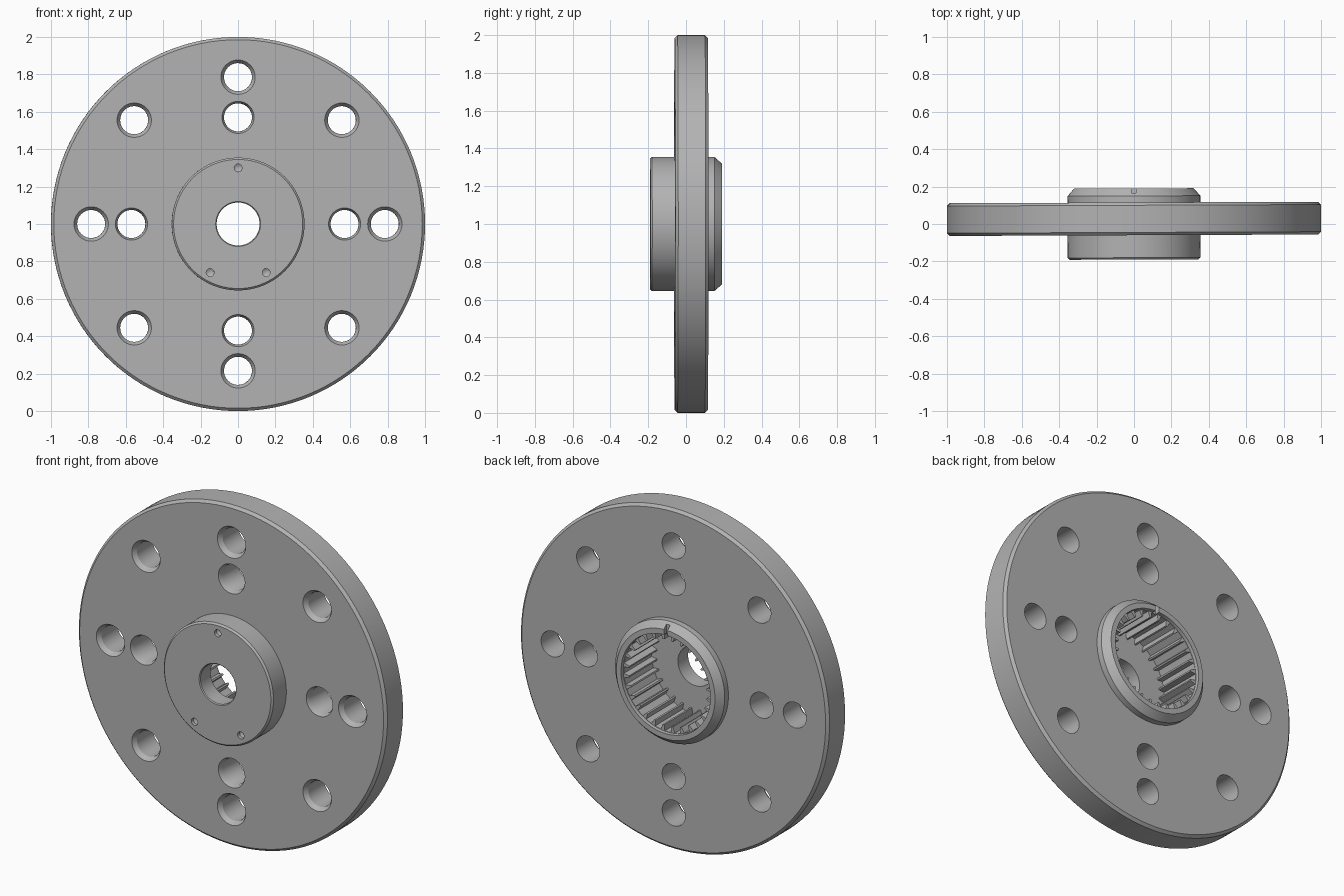
import bpy, bmesh
from math import cos, sin, pi, radians
from mathutils import Matrix

cube = bpy.data.objects.get("Cube")
if cube:
    bpy.data.objects.remove(cube, do_unlink=True)

steel = bpy.data.materials.new("grey steel")
steel.use_nodes = True
grey = (0.45, 0.45, 0.45, 1)
steel.diffuse_color = grey
steel.node_tree.nodes["Principled BSDF"].inputs["Base Color"].default_value = grey


def lathe(bm, profile, segments, x=0, z=0):
    """Spin a closed (radius, y) profile about an axis parallel to y."""
    rings = []
    for r, y in profile:
        if r == 0:
            rings.append([bm.verts.new((x, y, z))] * segments)
        else:
            angles = [2 * pi * i / segments for i in range(segments)]
            rings.append([bm.verts.new((x + r * cos(a), y, z + r * sin(a))) for a in angles])
    for a, b in zip(rings, rings[1:] + rings[:1]):
        for i in range(segments):
            j = (i + 1) % segments
            corners = list(dict.fromkeys((a[i], a[j], b[j], b[i])))
            if len(corners) > 2:
                bm.faces.new(corners)


def prism(bm, outline, y0, y1):
    """Extrude an (x, z) outline along y."""
    face = bm.faces.new([bm.verts.new((x, y0, z)) for x, z in outline])
    new = bmesh.ops.extrude_face_region(bm, geom=[face])["geom"]
    moved = [v for v in new if isinstance(v, bmesh.types.BMVert)]
    bmesh.ops.translate(bm, verts=moved, vec=(0, y1 - y0, 0))


def finish(bm, name):
    bmesh.ops.recalc_face_normals(bm, faces=bm.faces)
    mesh = bpy.data.meshes.new(name)
    bm.to_mesh(mesh)
    bm.free()
    mesh.materials.append(steel)
    obj = bpy.data.objects.new(name, mesh)
    bpy.context.collection.objects.link(obj)
    return obj


def cut(target, cutter):
    cutter.hide_render = True
    mod = target.modifiers.new("cut", "BOOLEAN")
    mod.operation = "DIFFERENCE"
    mod.solver = "EXACT"
    mod.object = cutter
    graph = bpy.context.evaluated_depsgraph_get()
    mesh = bpy.data.meshes.new_from_object(target.evaluated_get(graph))
    target.modifiers.clear()
    target.data = mesh
    bpy.data.objects.remove(cutter, do_unlink=True)


# Flange with front and back hubs and the central bore
bm = bmesh.new()
lathe(bm, [(0.115, 0.19), (0.115, -0.185), (0.12, -0.19),
           (0.345, -0.19), (0.355, -0.18), (0.355, -0.06),
           (0.985, -0.06), (1, -0.045), (1, 0.1), (0.985, 0.115),
           (0.355, 0.115), (0.355, 0.15), (0.32, 0.19)], 128)
flange = finish(bm, "hub_flange")

# Countersunk bolt holes: eight on the outer circle, four on the inner
bm = bmesh.new()
for count, circle, mouth in ((8, 0.785, 0.092), (4, 0.57, 0.086)):
    for i in range(count):
        a = 2 * pi * i / count
        lathe(bm, [(0, -0.1), (mouth, -0.1), (mouth, -0.06), (0.075, -0.035),
                   (0.075, 0.2), (0, 0.2)], 40, circle * cos(a), circle * sin(a))
cut(flange, finish(bm, "bolt_hole_cutter"))

# Three blind drilled holes in the front hub face
bm = bmesh.new()
for degrees in (90, 240, 300):
    a = radians(degrees)
    lathe(bm, [(0, -0.25), (0.021, -0.25), (0.021, -0.17), (0, -0.155)],
          20, 0.3 * cos(a), 0.3 * sin(a))
cut(flange, finish(bm, "drill_cutter"))

# Internal spline opening to the back
teeth = 28
outline = []
for i in range(teeth):
    for offset, r in ((-0.3, 0.286), (0.3, 0.286), (0.42, 0.252), (0.58, 0.252)):
        a = 2 * pi * (i + offset) / teeth
        outline.append((r * cos(a), r * sin(a)))
bm = bmesh.new()
prism(bm, outline, -0.09, 0.25)
cut(flange, finish(bm, "spline_cutter"))

# Smooth lead-in at the mouth of the spline
bm = bmesh.new()
lathe(bm, [(0, 0.17), (0.288, 0.17), (0.294, 0.25), (0, 0.25)], 96)
cut(flange, finish(bm, "lead_in_cutter"))

# Index notch at the top of the back hub
bm = bmesh.new()
prism(bm, [(-0.012, 0.27), (0.012, 0.27), (0.012, 0.4), (-0.012, 0.4)], 0.165, 0.25)
cut(flange, finish(bm, "notch_cutter"))

# Stand on the ground with the slight turn of the disc
flange.data.transform(Matrix.Translation((0, 0, 1)) @ Matrix.Rotation(0.004, 4, "Z"))
bpy.context.view_layer.objects.active = flange
flange.select_set(True)
bpy.ops.object.shade_smooth_by_angle(angle=radians(25))
